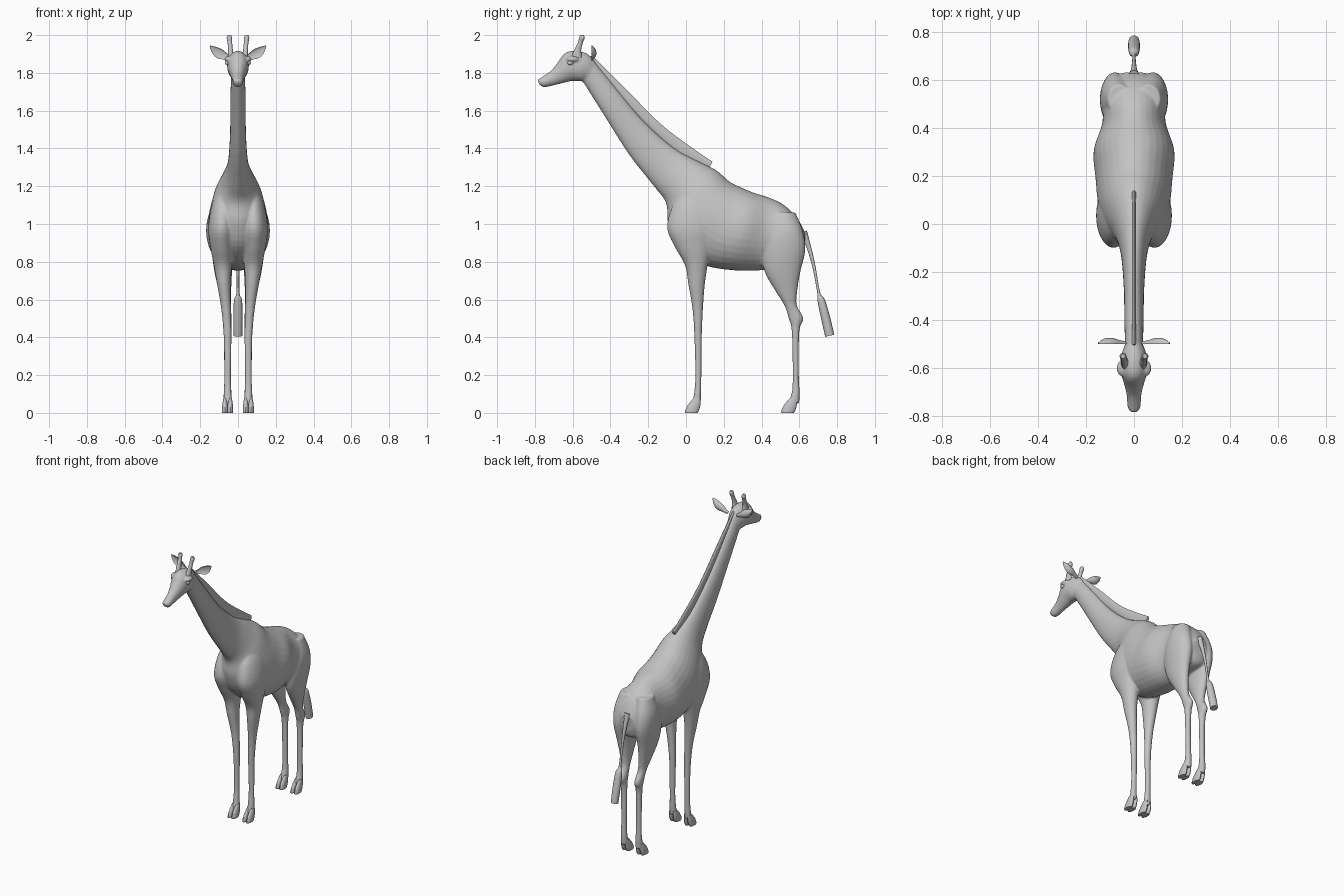
import bpy
import bmesh
import math
from mathutils import Vector, Matrix

cube = bpy.data.objects.get("Cube")
if cube:
    bpy.data.objects.remove(cube, do_unlink=True)

grey = bpy.data.materials.new("plain_grey")
grey.use_nodes = True
tone = (0.55, 0.55, 0.55, 1)
grey.diffuse_color = tone
grey.node_tree.nodes["Principled BSDF"].inputs["Base Color"].default_value = tone


def spine_rings(stations):
    """Stations: upper (y, z), lower (y, z), half width."""
    return [(Vector((0, (ya + yb) / 2, (za + zb) / 2)),
             Vector((0, (ya - yb) / 2, (za - zb) / 2)),
             Vector((w, 0, 0))) for ya, za, yb, zb, w in stations]


def limb_rings(stations, dx=0, dy=0):
    """Stations: front y, back y, height, centre x, half width."""
    return [(Vector((cx + dx, (yf + yb) / 2 + dy, z)),
             Vector((0, (yb - yf) / 2, 0)),
             Vector((w, 0, 0))) for yf, yb, z, cx, w in stations]


def catmull(p, q, r, s, t):
    return 0.5 * (2 * q + (r - p) * t + (2 * p - 5 * q + 4 * r - s) * t * t
                  + (3 * q - p - 3 * r + s) * t ** 3)


def smooth_rings(rings, steps):
    padded = [rings[0]] + rings + [rings[-1]]
    result = []
    for i in range(len(rings) - 1):
        for k in range(steps):
            result.append([catmull(*vs, k / steps) for vs in zip(*padded[i:i + 4])])
    return result + [rings[-1]]


def loft(bm, rings, mirror=False, sides=24, steps=4, cup=1):
    """Skin smooth rings; cup below zero hollows the front half."""
    for flip in ((1, -1) if mirror else (1,)):
        loops = []
        for c, a, b in smooth_rings(rings, steps):
            loop = []
            for k in range(sides):
                t = math.tau * k / sides
                s = math.sin(t)
                co = c + a * math.cos(t) + b * (s if s > 0 else s * cup)
                loop.append(bm.verts.new((co.x * flip, co.y, co.z)))
            loops.append(loop)
        for lo, hi in zip(loops, loops[1:]):
            for k in range(sides):
                n = (k + 1) % sides
                bm.faces.new((lo[k], lo[n], hi[n], hi[k]))
        bm.faces.new(loops[0])
        bm.faces.new(loops[-1])


def ball(bm, centre, radii):
    for flip in (1, -1):
        place = Matrix.Translation((centre[0] * flip, centre[1], centre[2]))
        bmesh.ops.create_uvsphere(bm, u_segments=20, v_segments=12, radius=1,
                                  matrix=place @ Matrix.Diagonal((*radii, 1)))


def finish(name, bm):
    bmesh.ops.recalc_face_normals(bm, faces=bm.faces[:])
    mesh = bpy.data.meshes.new(name)
    bm.to_mesh(mesh)
    bm.free()
    mesh.materials.append(grey)
    obj = bpy.data.objects.new(name, mesh)
    bpy.context.collection.objects.link(obj)
    bpy.ops.object.select_all(action="DESELECT")
    obj.select_set(True)
    bpy.context.view_layer.objects.active = obj
    bpy.ops.object.shade_smooth_by_angle(angle=math.radians(50))
    return obj


# Neck and trunk
bm = bmesh.new()
loft(bm, spine_rings([
    (-.5, 1.88, -.55, 1.76, .037), (-.37, 1.72, -.44, 1.585, .04),
    (-.22, 1.54, -.3, 1.365, .043), (-.06, 1.4, -.17, 1.2, .056),
    (.06, 1.335, -.105, 1.11, .085), (.16, 1.285, -.095, 1, .125),
    (.23, 1.225, -.04, .88, .15), (.29, 1.195, .09, .785, .16),
    (.36, 1.165, .25, .755, .168), (.44, 1.14, .4, .755, .132),
    (.52, 1.1, .51, .77, .13), (.59, 1.03, .6, .79, .105),
    (.632, .95, .625, .84, .05)]), sides=32)

# Head with brow ridges
loft(bm, spine_rings([
    (-.786, 1.765, -.78, 1.745, .016), (-.765, 1.777, -.755, 1.724, .027),
    (-.72, 1.808, -.7, 1.734, .031), (-.685, 1.847, -.655, 1.745, .04),
    (-.64, 1.905, -.6, 1.757, .055), (-.58, 1.917, -.555, 1.755, .057),
    (-.52, 1.9, -.53, 1.755, .047), (-.48, 1.86, -.5, 1.74, .03)]))
ball(bm, (.05, -.6, 1.872), (.023, .034, .016))

# Front legs with shoulders
loft(bm, limb_rings([
    (0, .12, 1.2, .06, .04), (-.07, .17, 1.1, .08, .06),
    (-.1, .17, .98, .085, .073), (-.06, .14, .88, .085, .062),
    (-.005, .115, .78, .08, .048), (.012, .1, .68, .075, .036),
    (.034, .09, .55, .063, .026), (.044, .084, .4, .055, .021),
    (.049, .082, .2, .055, .018), (.042, .08, .1, .055, .021),
    (.03, .078, .05, .055, .024)]), mirror=True)

# Hind legs with thighs and hocks
loft(bm, limb_rings([
    (.46, .58, 1.06, .06, .05), (.42, .62, .96, .075, .064),
    (.4, .632, .86, .08, .06), (.415, .607, .75, .078, .047),
    (.47, .59, .65, .07, .034), (.52, .587, .57, .062, .025),
    (.543, .622, .5, .058, .024), (.56, .6, .43, .056, .021),
    (.565, .598, .2, .055, .018), (.56, .602, .11, .055, .021),
    (.54, .6, .05, .055, .024)]), mirror=True)

# Fuse the overlapping volumes into one soft skin
body = finish("body", bm)
remesh = body.modifiers.new("fuse", "REMESH")
remesh.mode = "VOXEL"
remesh.voxel_size = .0065
remesh.use_smooth_shade = True
relax = body.modifiers.new("relax", "SMOOTH")
relax.factor = .5
relax.iterations = 6

# Cloven hooves
bm = bmesh.new()
for dy in (0, .51):
    for dx in (-.014, .014):
        loft(bm, limb_rings([
            (.042, .076, .08, .055, .008), (.012, .077, .045, .055, .014),
            (-.005, .068, .012, .055, .016), (-.005, .06, 0, .055, .015)],
            dx, dy), mirror=True, sides=14)
finish("hooves", bm)

# Ears, hollow at the front
bm = bmesh.new()
ear = [(.035, 1.873, .008, .01), (.06, 1.884, .013, .016),
       (.095, 1.9, .02, .027), (.125, 1.92, .017, .02), (.148, 1.942, .005, .004)]
loft(bm, [(Vector((x, -.5, z)), Vector((-.5 * h, 0, .85 * h)), Vector((0, d * 1.3, 0)))
          for x, z, d, h in ear], mirror=True, sides=16, cup=-.4)
finish("ears", bm)

# Horns with knobbed tips
bm = bmesh.new()
loft(bm, limb_rings([
    (-.61, -.55, 1.88, .036, .018), (-.592, -.555, 1.92, .04, .013),
    (-.572, -.546, 1.96, .043, .012), (-.566, -.536, 1.985, .046, .014),
    (-.56, -.541, 2, .046, .009)]), mirror=True, sides=16)
finish("horns", bm)

# Eyes
bm = bmesh.new()
ball(bm, (.055, -.612, 1.853), (.013, .016, .012))
finish("eyes", bm)

# Mane
bm = bmesh.new()
loft(bm, spine_rings([
    (-.5, 1.895, -.51, 1.86, .008), (-.325, 1.722, -.35, 1.67, .009),
    (-.14, 1.535, -.165, 1.48, .009), (.02, 1.412, -.01, 1.35, .009),
    (.14, 1.33, .12, 1.29, .008)]), sides=12)
finish("mane", bm)

# Tail and tuft
bm = bmesh.new()
loft(bm, spine_rings([
    (.59, .95, .64, .965, .022), (.628, .9, .656, .905, .013),
    (.667, .78, .684, .785, .008), (.695, .635, .71, .638, .008),
    (.696, .595, .734, .603, .021), (.715, .5, .762, .511, .025),
    (.737, .403, .785, .414, .023)]), sides=16)
finish("tail", bm)
